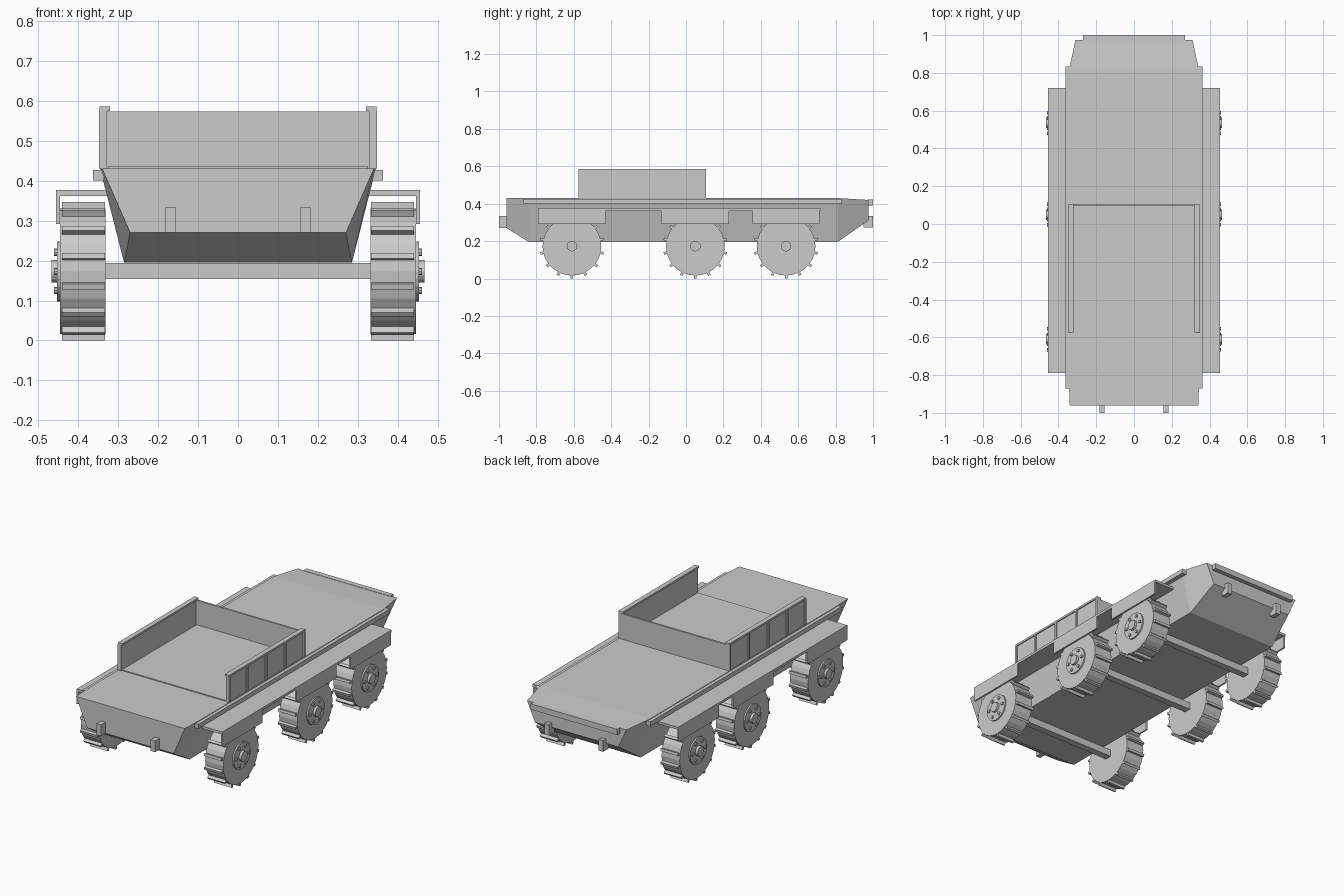
import bpy, bmesh, math
from mathutils import Matrix, Vector

cube = bpy.data.objects.get("Cube")
if cube:
    bpy.data.objects.remove(cube, do_unlink=True)

# Single paint colour
paint = bpy.data.materials.new("plain_grey")
paint.use_nodes = True
paint.diffuse_color = (0.6, 0.6, 0.6, 1)
paint.node_tree.nodes["Principled BSDF"].inputs["Base Color"].default_value = (0.6, 0.6, 0.6, 1)


def finish(name, bm):
    bmesh.ops.recalc_face_normals(bm, faces=bm.faces)
    mesh = bpy.data.meshes.new(name)
    bm.to_mesh(mesh)
    bm.free()
    mesh.materials.append(paint)
    obj = bpy.data.objects.new(name, mesh)
    bpy.context.collection.objects.link(obj)
    return obj


def add_box(bm, x, y, z, turn=None):
    """Box from (min, max) pairs, optionally transformed."""
    spans = (x, y, z)
    centre = Vector([(a + b) / 2 for a, b in spans])
    size = Vector([b - a for a, b in spans])
    mat = Matrix.Translation(centre) @ Matrix.Diagonal((*size, 1))
    bmesh.ops.create_cube(bm, size=1, matrix=(turn or Matrix()) @ mat)


def box(name, x, y, z):
    bm = bmesh.new()
    add_box(bm, x, y, z)
    return finish(name, bm)


def pair(name, x, y, z):
    box("left_" + name, x, y, z)
    box("right_" + name, (-x[1], -x[0]), y, z)


def add_disc(bm, radius, x, sides, offset=(0, 0)):
    """Cylinder along x."""
    mat = (Matrix.Translation(((x[0] + x[1]) / 2, *offset))
           @ Matrix.Rotation(math.pi / 2, 4, 'Y'))
    bmesh.ops.create_cone(bm, cap_ends=True, segments=sides, radius1=radius,
                          radius2=radius, depth=x[1] - x[0], matrix=mat)


# Hull lofted through cross-sections: y, top half width, top z, bottom half width, bottom z
sections = [(-0.96, 0.34, 0.43, 0.27, 0.27),
            (-0.84, 0.345, 0.43, 0.285, 0.195),
            (0.81, 0.345, 0.43, 0.285, 0.195),
            (0.975, 0.31, 0.42, 0.26, 0.31)]
bm = bmesh.new()
rings = [[bm.verts.new(p) for p in ((-t, y, tz), (t, y, tz), (b, y, bz), (-b, y, bz))]
         for y, t, tz, b, bz in sections]
for r, s in zip(rings, rings[1:]):
    for i in range(4):
        j = (i + 1) % 4
        bm.faces.new((r[i], r[j], s[j], s[i]))
bm.faces.new(rings[0])
bm.faces.new(rings[-1])
finish("hull", bm)

# Deck rails, rear bar and towing hooks
pair("deck_rail", (0.335, 0.363), (-0.87, 0.835), (0.4, 0.426))
box("rear_bar", (-0.27, 0.27), (0.97, 1.0), (0.39, 0.422))
pair("front_hook", (0.155, 0.183), (-1.0, -0.93), (0.27, 0.333))
pair("rear_hook", (0.155, 0.183), (0.95, 1.0), (0.272, 0.335))

# Cargo bay, open at the front
box("cargo_floor", (-0.325, 0.325), (-0.57, 0.1), (0.425, 0.435))
box("cargo_back_wall", (-0.335, 0.335), (0.095, 0.106), (0.43, 0.573))
pair("cargo_side_wall", (0.328, 0.341), (-0.575, 0.106), (0.43, 0.576))
pair("cargo_top_rail", (0.32, 0.347), (-0.575, 0.106), (0.574, 0.585))
for i, y in enumerate((-0.57, -0.41, -0.24, -0.07, 0.1)):
    pair(f"cargo_rib_{i + 1}", (0.335, 0.348), (y - 0.006, y + 0.006), (0.43, 0.576))

# Fenders with a hanging skirt over each wheel
AXLES = {"front": -0.61, "middle": 0.05, "rear": 0.535}
HUB_Z = 0.173
pair("fender", (0.31, 0.455), (-0.79, 0.72), (0.362, 0.376))


def wheel(name, side, y):
    bm = bmesh.new()
    add_disc(bm, 0.157, (0.332, 0.445), 28)
    # Tread lugs
    for i in range(14):
        turn = Matrix.Rotation(i * math.tau / 14, 4, 'X')
        add_box(bm, (0.333, 0.441), (-0.007, 0.007), (-0.173, -0.15), turn)
    # Hub, cap and bolts
    add_disc(bm, 0.075, (0.44, 0.453), 24)
    add_disc(bm, 0.028, (0.45, 0.467), 16)
    for i in range(6):
        a = i * math.tau / 6
        add_disc(bm, 0.009, (0.45, 0.46), 8, (0.055 * math.cos(a), 0.055 * math.sin(a)))
    bmesh.ops.scale(bm, vec=(side, 1, 1), verts=bm.verts)
    bmesh.ops.translate(bm, vec=(0, y, HUB_Z), verts=bm.verts)
    finish(name, bm)


for place, y in AXLES.items():
    pair(place + "_skirt", (0.446, 0.455), (y - 0.18, y + 0.18), (0.292, 0.37))
    box(place + "_axle", (-0.34, 0.34), (y - 0.02, y + 0.02), (0.154, 0.194))
    wheel(f"left_{place}_wheel", 1, y)
    wheel(f"right_{place}_wheel", -1, y)
